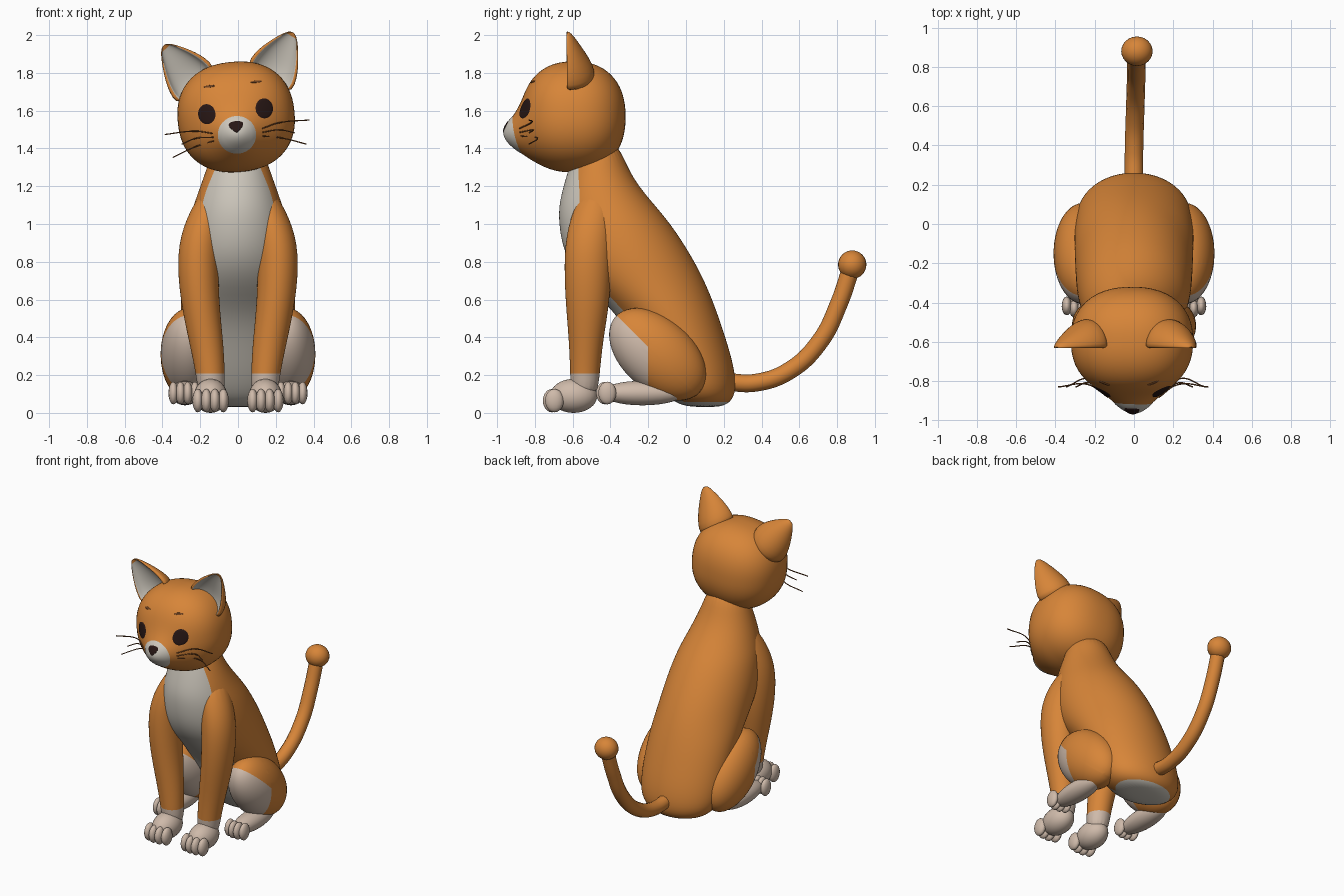
import bpy, bmesh, math
from mathutils import Matrix, Vector

if "Cube" in bpy.data.objects:
    bpy.data.objects.remove(bpy.data.objects["Cube"])


def material(name, rgb):
    m = bpy.data.materials.new(name)
    m.diffuse_color = (*rgb, 1)
    m.use_nodes = True
    m.node_tree.nodes["Principled BSDF"].inputs["Base Color"].default_value = m.diffuse_color
    return m


ORANGE = material("orange fur", (0.68, 0.235, 0.04))
WHITE = material("white fur", (0.62, 0.58, 0.51))
CREAM = material("cream paws", (0.62, 0.49, 0.40))
DARK = material("dark eye", (0.02, 0.008, 0.007))
BROWN = material("brown whisker", (0.16, 0.055, 0.015))


def finish(name, bm, mats, sub=0, matrix=None):
    bmesh.ops.recalc_face_normals(bm, faces=bm.faces)
    me = bpy.data.meshes.new(name)
    for f in bm.faces:
        f.smooth = True
    bm.to_mesh(me)
    bm.free()
    for m in mats:
        me.materials.append(m)
    ob = bpy.data.objects.new(name, me)
    bpy.context.collection.objects.link(ob)
    if sub:
        ob.modifiers.new("smooth", 'SUBSURF').levels = sub
        ob.modifiers["smooth"].render_levels = sub
    if matrix:
        ob.matrix_world = matrix
    return ob


def loft(name, rings, mats, rule=None, sub=2, matrix=None):
    """Skin closed rings; rule(row, column) gives the material index."""
    bm = bmesh.new()
    vs = [[bm.verts.new(p) for p in r] for r in rings]
    n = len(rings[0])
    for i in range(len(vs) - 1):
        for j in range(n):
            k = (j + 1) % n
            f = bm.faces.new((vs[i][j], vs[i][k], vs[i + 1][k], vs[i + 1][j]))
            f.material_index = rule(i, j) if rule else 0
    for i in (0, len(vs) - 1):
        f = bm.faces.new(vs[i])
        f.material_index = rule(min(i, len(vs) - 2), 0) if rule else 0
    return finish(name, bm, mats, sub, matrix)


def ball(name, c, r, mat, tilt=0, seg=24, planes=(), second=None):
    """Ellipsoid; the side behind all cutting planes gets the second colour."""
    bm = bmesh.new()
    M = Matrix.Translation(c) @ Matrix.Rotation(tilt, 4, 'X') @ Matrix.Diagonal((*r, 1))
    bmesh.ops.create_uvsphere(bm, u_segments=seg, v_segments=seg * 2 // 3, radius=1, matrix=M)
    for co, no in planes:
        bmesh.ops.bisect_plane(bm, geom=bm.verts[:] + bm.edges[:] + bm.faces[:],
                               plane_co=co, plane_no=no)
    if planes:
        for f in bm.faces:
            p = f.calc_center_median()
            f.material_index = int(all((p - Vector(co)).dot(Vector(no)) < 0 for co, no in planes))
    return finish(name, bm, [mat] + ([second] if second else []))


# body: z, front y, back y, half width, half width of the pale bib
BODY = [(1.45, -.56, -.37, .11, .07), (1.30, -.62, -.31, .165, .115), (1.2, -.65, -.25, .20, .165),
        (1.1, -.675, -.165, .235, .195), (1.0, -.675, -.08, .27, .20), (.85, -.65, .02, .295, .17),
        (.7, -.56, .10, .30, .17), (.55, -.39, .16, .305, .19), (.4, -.29, .21, .305, .19),
        (.25, -.21, .255, .30, .16), (.12, -.13, .27, .28, .16), (.05, -.06, .235, .21, .16),
        (.03, .03, .17, .09, .08)]
rings = []
for z, y0, y1, w, b in BODY:
    a = math.asin(b / w)
    angs = [-a + 2 * a * k / 8 for k in range(8)] + [a + (2 * math.pi - 2 * a) * k / 24 for k in range(24)]
    rings.append([(w * math.sin(t), (y0 + y1) / 2 - (y1 - y0) / 2 * math.cos(t), z) for t in angs])
loft("body", rings, [ORANGE, WHITE], lambda i, j: int(j < 8 or i == len(BODY) - 2))

# front legs: z, centre x, centre y, radius x, radius y
LEG = [(.08, .14, -.54, .07, .07), (.2, .145, -.535, .078, .08), (.37, .167, -.53, .092, .09),
       (.6, .205, -.52, .105, .122), (.85, .215, -.52, .113, .13), (1.03, .18, -.5, .1, .12),
       (1.2, .12, -.46, .06, .08)]
for s, side in ((-1, "left"), (1, "right")):
    loft(side + "_front_leg",
         [[(s * (cx + rx * math.cos(t * math.pi / 8)), cy + ry * math.sin(t * math.pi / 8), z)
           for t in range(16)] for z, cx, cy, rx, ry in LEG],
         [ORANGE, CREAM], lambda i, j: int(i == 0))
    ball(side + "_front_paw", (s * .145, -.595, .09), (.088, .125, .09), CREAM)
    # thigh with pale front patch
    ball(side + "_thigh", (s * .26, -.15, .31), (.15, .30, .19), ORANGE, -.73, 40,
         (((0, -.2, 0), (0, 1, 0)), ((0, -.2, .35), (0, 1, 1))), CREAM)
    ball(side + "_hind_foot", (s * .28, -.23, .105), (.075, .22, .065), CREAM)
    for k in range(4):
        o = (k - 1.5) * .045
        back = abs(k - 1.5) * .012
        ball(f"{side}_front_toe_{k}", (s * .145 + o, -.715 + back, .065), (.029, .05, .062), CREAM, seg=15)
        ball(f"{side}_hind_toe_{k}", (s * .285 + o * .85, -.435 + back, .105), (.026, .048, .06), CREAM, seg=15)


def tube(name, pts, r, mat, matrix=None):
    cu = bpy.data.curves.new(name, 'CURVE')
    cu.dimensions = '3D'
    cu.bevel_depth = r
    cu.bevel_resolution = 4 if r > .01 else 1
    cu.use_fill_caps = True
    sp = cu.splines.new('BEZIER')
    sp.bezier_points.add(len(pts) - 1)
    for b, p in zip(sp.bezier_points, pts):
        b.co = p
        b.handle_left_type = b.handle_right_type = 'AUTO'
    cu.materials.append(mat)
    ob = bpy.data.objects.new(name, cu)
    bpy.context.collection.objects.link(ob)
    if matrix:
        ob.matrix_world = matrix


# tail with round tip
tube("tail", [(0, .2, .165), (0, .37, .16), (.005, .55, .225), (.01, .71, .38), (.012, .81, .58),
              (.015, .875, .77)], .047, ORANGE)
ball("tail_tip", (.015, .88, .785), (.08, .075, .075), ORANGE)

# head: boxy ellipsoid with a muzzle bump, rolled a little to one side
HEAD = Matrix.Translation((-.01, -.595, 1.567)) @ Matrix.Rotation(-.1, 4, 'Y')
A, B, C, N = .31, .275, .292, 2.3


def bump(x, z):
    return .1 * math.exp(-(x / .13) ** 2 - ((z + .1) / .12) ** 2)


def face_y(x, z):
    return -B * max(0, 1 - abs(x / A) ** N - abs(z / C) ** N) ** (1 / N) - bump(x, z)


bm = bmesh.new()
bmesh.ops.create_uvsphere(bm, u_segments=56, v_segments=40, radius=1)
for v in bm.verts:
    k = sum(abs(c) ** N for c in v.co) ** (-1 / N)
    v.co = Vector((v.co.x * A, v.co.y * B, v.co.z * C)) * k
    if v.co.y < 0:
        v.co.y -= bump(v.co.x, v.co.z)
finish("head", bm, [ORANGE], matrix=HEAD)


def patch(name, cx, cz, rx, rz, mat, lift, taper=0):
    """Thin painted plate that follows the face."""
    bm = bmesh.new()
    rows = []
    for q in range(0, 9):
        row = []
        for t in range(32):
            a = t * math.pi / 16
            dz = math.sin(a)
            x = cx + rx * q / 8 * math.cos(a) * (1 + taper * dz)
            z = cz + rz * q / 8 * dz
            row.append(bm.verts.new((x, face_y(x, z) - lift * (1 if q < 8 else .2), z)))
        rows.append(row)
    bmesh.ops.remove_doubles(bm, verts=rows[0], dist=1e-5)
    hub = [v for v in bm.verts if v.is_valid and v not in sum(rows[1:], [])][0]
    for t in range(32):
        u = (t + 1) % 32
        bm.faces.new((hub, rows[1][t], rows[1][u]))
        for q in range(1, 8):
            bm.faces.new((rows[q][t], rows[q + 1][t], rows[q + 1][u], rows[q][u]))
    ob = finish(name, bm, [mat], matrix=HEAD)
    me = ob.data
    if sum(p.normal.y for p in me.polygons) > 0:
        me.flip_normals()


patch("muzzle_patch", -.005, -.095, .102, .1, WHITE, .005)
patch("nose", -.005, -.052, .036, .032, DARK, .009, .6)
for s, side in ((-1, "left"), (1, "right")):
    patch(side + "_eye", s * .153, .03, .046, .053, DARK, .005)
    patch(side + "_brow", s * .125, .175, .03, .006, BROWN, .004)
    # whiskers
    for k, (tx, tz) in enumerate(((.385, -.055), (.30, -.115), (.355, -.18))):
        z0 = -.075 - .02 * k
        zm = (z0 + tz) / 2 + .012
        tube(f"{side}_whisker_{k}", [(s * .13, face_y(.13, z0), z0), (s * .23, face_y(.23, zm) - .02, zm),
                                     (s * tx, -.235, tz)], .0035, BROWN, HEAD)
    # hollow ear: back arc in orange, inner arc in white
    base, up, out = Vector((.185, -.035, .17)), Vector((.16, .0, .245)), Vector((.79, 0, -.61))
    rings = []
    for t, w, d in ((0, .14, .15), (.2, .142, .15), (.4, .127, .125), (.6, .1, .09), (.8, .065, .055),
                    (.94, .036, .028), (1, .012, .01)):
        c = base + up * t
        ring = []
        for k in range(11):
            a = k * math.pi / 10
            ring.append(c + out * w * math.cos(a) + Vector((0, d * math.sin(a), 0)))
        for k in range(10, -1, -1):
            a = k * math.pi / 10
            ring.append(c + out * w * .82 * math.cos(a) + Vector((0, d * .5 * math.sin(a) - .004, 0)))
        rings.append([(s * p.x, p.y, p.z) for p in ring])
    loft(side + "_ear", rings, [ORANGE, WHITE], lambda i, j: int(11 <= j < 21 and i < 5), 1, HEAD)
